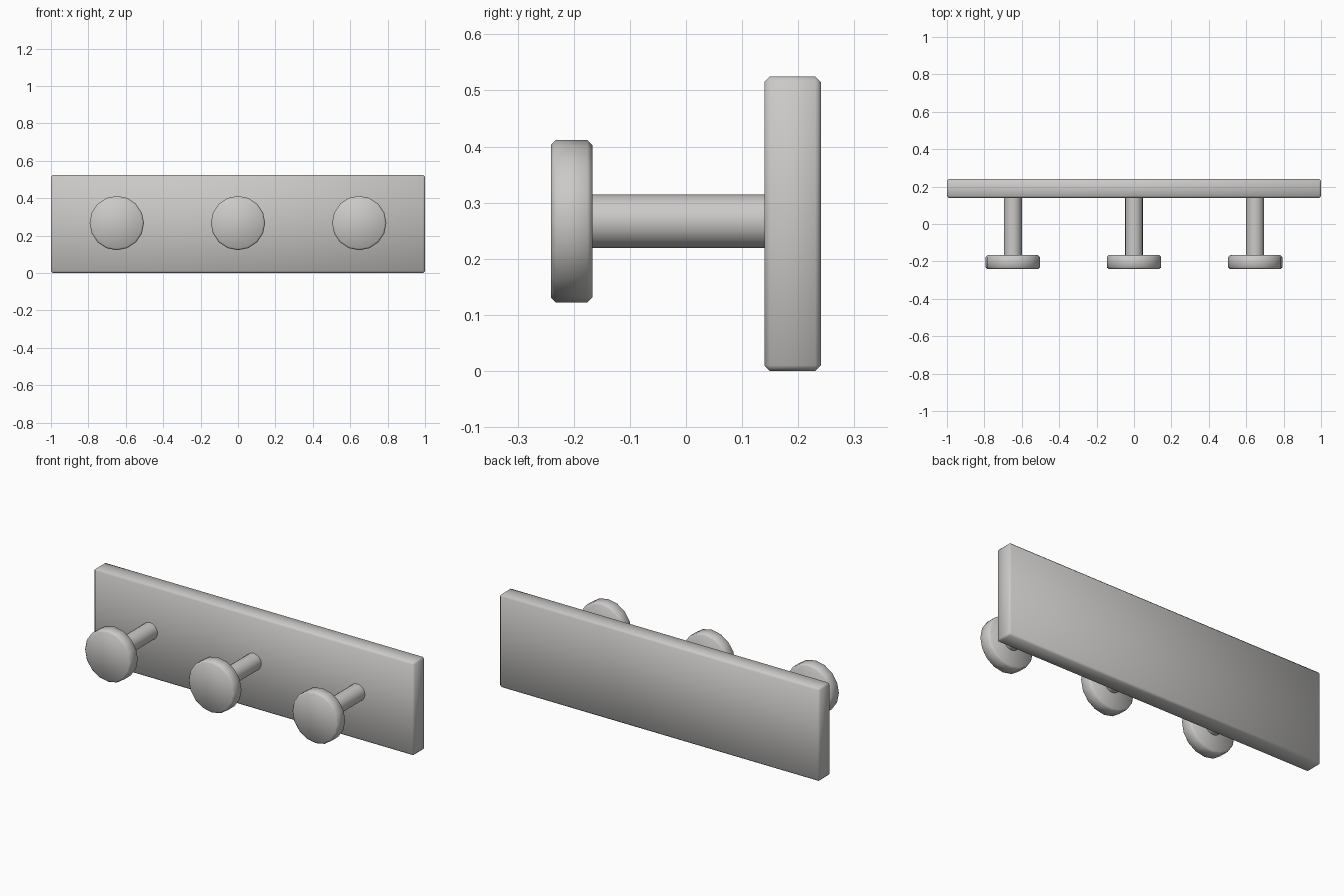
import bpy, math

if "Cube" in bpy.data.objects:
    bpy.data.objects.remove(bpy.data.objects["Cube"])

mat = bpy.data.materials.new("light_grey")
mat.diffuse_color = (0.6, 0.59, 0.58, 1)
mat.use_nodes = True
mat.node_tree.nodes["Principled BSDF"].inputs["Base Color"].default_value = mat.diffuse_color


def finish(obj, name, bevel=0.0):
    obj.name = name
    obj.data.materials.append(mat)
    bpy.ops.object.transform_apply(location=False, rotation=True, scale=True)
    if bevel:
        mod = obj.modifiers.new("edge_bevel", 'BEVEL')
        mod.width = bevel
        mod.segments = 1
        mod.limit_method = 'ANGLE'
        mod.angle_limit = math.radians(40)
        bpy.ops.object.modifier_apply(modifier=mod.name)
    bpy.ops.object.shade_smooth_by_angle(angle=math.radians(50))


def rod(name, x, radius, y0, y1, bevel=0.0):
    # Cylinder along y, with a corner at the top
    bpy.ops.mesh.primitive_cylinder_add(
        vertices=16, radius=radius, depth=y1 - y0,
        location=(x, (y0 + y1) / 2, 0.267), rotation=(math.pi / 2, 0, 0))
    finish(bpy.context.object, name, bevel)


# Back board
bpy.ops.mesh.primitive_cube_add(size=1, location=(0, 0.19, 0.2625))
board = bpy.context.object
board.scale = (2, 0.101, 0.525)
finish(board, "back_board", 0.01)

# Three pegs: shaft and round knob
for side, x in (("left", -0.648), ("middle", 0), ("right", 0.648)):
    rod(side + "_peg_shaft", x, 0.048, -0.18, 0.15)
    rod(side + "_peg_knob", x, 0.145, -0.241, -0.167, 0.009)
